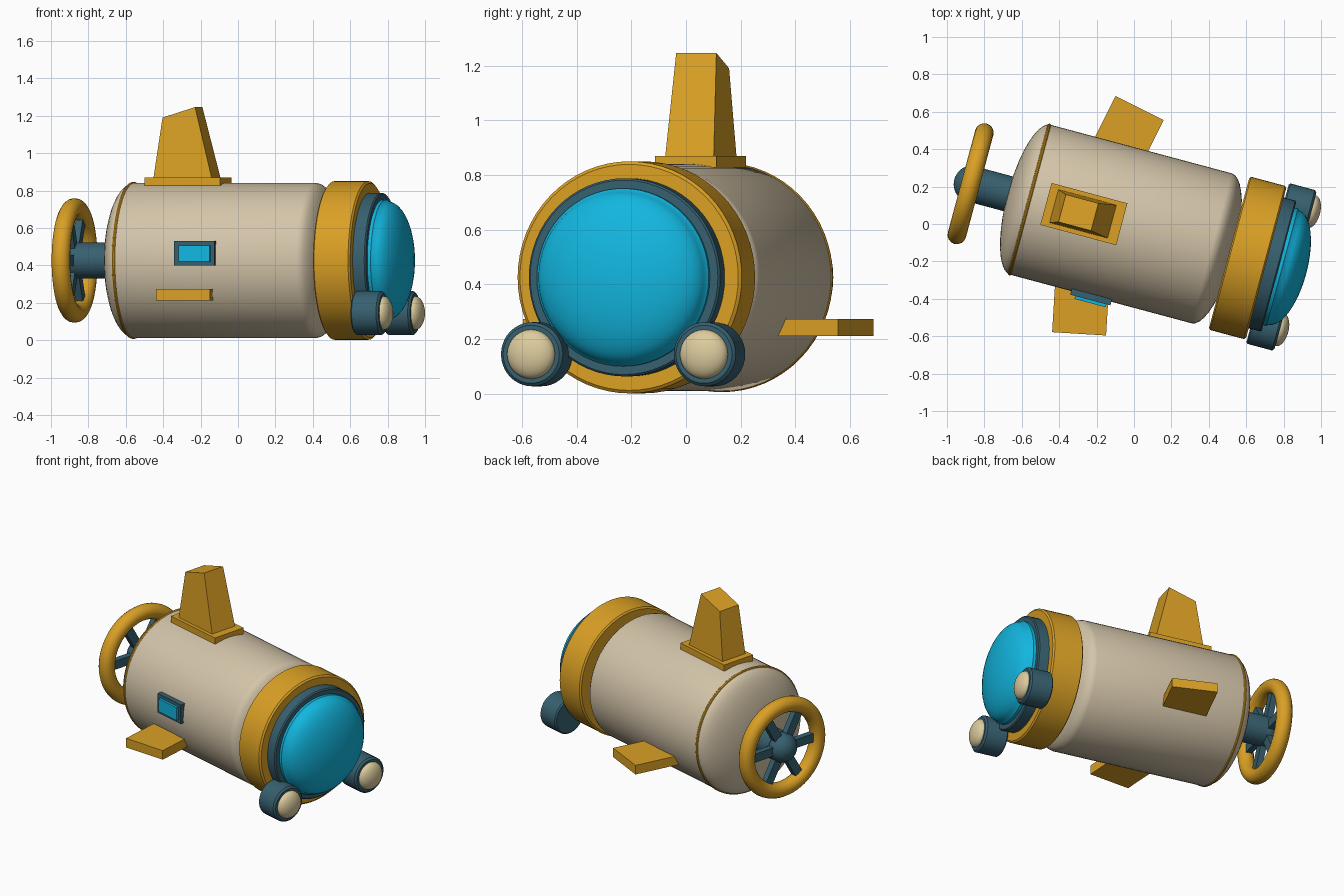
import bpy, bmesh, math
from mathutils import Matrix, Vector

if "Cube" in bpy.data.objects:
    bpy.data.objects.remove(bpy.data.objects["Cube"])

# Local frame: x runs along the hull to the nose, whole model is yawed by -15 degrees
FRAME = Matrix.Translation((-0.07, 0, 0)) @ Matrix.Rotation(math.radians(-15), 4, 'Z')
AXIS_Z = 0.426


def material(name, rgb):
    m = bpy.data.materials.new(name)
    m.diffuse_color = (*rgb, 1)
    m.use_nodes = True
    m.node_tree.nodes["Principled BSDF"].inputs["Base Color"].default_value = m.diffuse_color
    return m


SAND = material("sand", (0.66, 0.56, 0.40))
GOLD = material("gold", (0.70, 0.35, 0.018))
TEAL = material("dark_teal", (0.038, 0.117, 0.16))
CYAN = material("cyan_glass", (0.006, 0.47, 0.74))
CREAM = material("cream_lens", (0.72, 0.60, 0.34))


def finish(bm, name, mat, smooth=True):
    bmesh.ops.recalc_face_normals(bm, faces=bm.faces)
    bm.transform(FRAME)
    me = bpy.data.meshes.new(name)
    bm.to_mesh(me)
    bm.free()
    me.materials.append(mat)
    ob = bpy.data.objects.new(name, me)
    bpy.context.collection.objects.link(ob)
    if smooth:
        bpy.ops.object.select_all(action='DESELECT')
        ob.select_set(True)
        bpy.context.view_layer.objects.active = ob
        bpy.ops.object.shade_smooth_by_angle(angle=math.radians(35))
    return ob


def lathe(name, profile, mat, y=0.0, z=AXIS_Z, seg=64, closed=False):
    """Spin (along, radius) points around an axis parallel to local x."""
    bm = bmesh.new()
    vs = [bm.verts.new((s, y, z + r)) for s, r in profile]
    pairs = list(zip(vs, vs[1:])) + ([(vs[-1], vs[0])] if closed else [])
    es = [bm.edges.new(p) for p in pairs]
    bmesh.ops.spin(bm, geom=vs + es, cent=(0, y, z), axis=(1, 0, 0),
                   angle=math.tau, steps=seg)
    bmesh.ops.remove_doubles(bm, verts=bm.verts, dist=1e-5)
    return finish(bm, name, mat)


def dome(s, r, depth, n=10):
    """Flattened dome profile from rim to tip."""
    return [(s + depth * math.sin(i / n * math.pi / 2),
             r * math.cos(i / n * math.pi / 2) if i < n else 0) for i in range(n + 1)]


def torus(name, s, major, minor, mat, n=16):
    pts = [(s + minor * math.cos(i / n * math.tau), major + minor * math.sin(i / n * math.tau))
           for i in range(n)]
    return lathe(name, pts, mat, closed=True)


def box(name, size, matrix, mat):
    bm = bmesh.new()
    bmesh.ops.create_cube(bm, size=1)
    bm.transform(matrix @ Matrix.Diagonal((*size, 1)))
    return finish(bm, name, mat, False)


# Hull with flattened domes at both ends
lathe("hull", dome(-0.502, 0.415, -0.125)[::-1] + dome(0.502, 0.415, 0.125), SAND)
torus("hull_seam", -0.506, 0.410, 0.010, GOLD, 10)

# Nose collar, porthole frame and glass
lathe("nose_collar", [(0.599, 0), (0.599, 0.413), (0.607, 0.424), (0.795, 0.424),
                      (0.804, 0.413), (0.804, 0)], GOLD)
lathe("porthole_frame", [(0.79, 0), (0.79, 0.362), (0.868, 0.362), (0.875, 0.355),
                         (0.875, 0)], TEAL)
lathe("porthole_glass", [(0.86, 0), (0.86, 0.325), (0.893, 0.325), (0.900, 0.318)]
      + dome(0.902, 0.315, 0.124)[1:], CYAN)

# Headlights
for side, label in ((-1, "right"), (1, "left")):
    y = side * 0.327
    lathe("headlight_" + label, [(0.812, 0), (0.812, 0.108), (0.820, 0.117), (0.955, 0.117),
                                 (0.966, 0.106), (0.966, 0)], TEAL, y, 0.145, 40)
    lathe("headlight_lens_" + label, [(0.95, 0), (0.95, 0.09)] + dome(0.966, 0.09, 0.048),
          CREAM, y, 0.145, 40)

# Tower base and tapered tower with sloping top
box("tower_base", (0.42, 0.232, 0.042), Matrix.Translation((-0.205, 0, 0.849)), GOLD)
bm = bmesh.new()
rows = []
for pts, w in ((((-0.372, 0.86), (-0.047, 0.86)), 0.092),
               (((-0.325, 1.19), (-0.145, 1.246)), 0.076)):
    (s0, z0), (s1, z1) = pts
    rows.append([bm.verts.new(p) for p in
                 ((s0, -w, z0), (s1, -w, z1), (s1, w, z1), (s0, w, z0))])
for r in rows:
    bm.faces.new(r)
for i in range(4):
    j = (i + 1) % 4
    bm.faces.new((rows[0][i], rows[0][j], rows[1][j], rows[1][i]))
finish(bm, "tower", GOLD, False)

# Side fins, swept by a small angle
for side, label in ((-1, "right"), (1, "left")):
    tilt = Matrix.Rotation(math.radians(-11.5 * side), 4, 'Z')
    outer_mid = Vector((-0.064, side * 0.625, 0.243))
    centre = outer_mid - tilt @ Vector((0, side * 0.17, 0))
    box("side_fin_" + label, (0.289, 0.34, 0.062), Matrix.Translation(centre) @ tilt, GOLD)

# Side window on the front
box("window_frame", (0.222, 0.07, 0.13), Matrix.Translation((-0.053, -0.40, 0.464)), TEAL)
box("window_glass", (0.172, 0.07, 0.086), Matrix.Translation((-0.05, -0.416, 0.464)), CYAN)

# Propeller: shaft, hub, spokes and guard ring
S = -0.832
lathe("propeller_shaft", [(-0.58, 0), (-0.58, 0.096), (S + 0.02, 0.096), (S + 0.02, 0)], TEAL, seg=40)
lathe("propeller_hub", dome(S, 0.096, -0.09)[::-1] + dome(S, 0.096, 0.09)[1:], TEAL, seg=40)
torus("propeller_ring", S, 0.283, 0.05, GOLD)
for k in range(6):
    turn = Matrix.Translation((S, 0, AXIS_Z)) @ Matrix.Rotation(k * math.pi / 3, 4, 'X')
    box("propeller_spoke_%d" % (k + 1), (0.04, 0.20, 0.058),
        turn @ Matrix.Translation((0, 0.16, 0)), TEAL)
